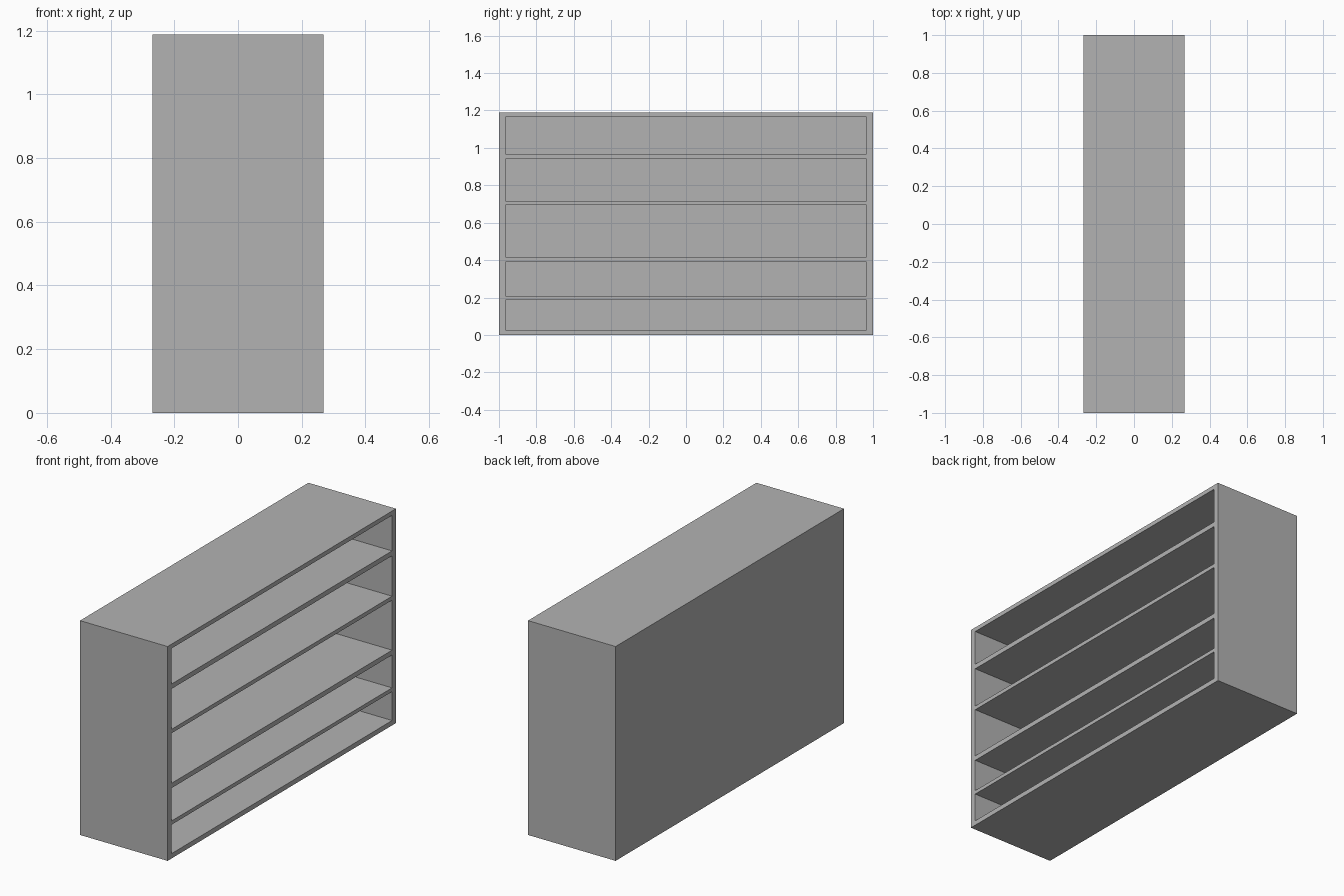
import bpy
from mathutils import Vector

if "Cube" in bpy.data.objects:
    bpy.data.objects.remove(bpy.data.objects["Cube"], do_unlink=True)

DEPTH, WIDTH, HEIGHT = 0.537, 2.0, 1.188
SIDE, BACK = 0.034, 0.025
# Bottom and top height of each open bay
BAYS = [(0.027, 0.187), (0.208, 0.39), (0.417, 0.694), (0.716, 0.94), (0.967, 1.164)]

grey = bpy.data.materials.new("plain grey")
grey.use_nodes = True
colour = (0.45, 0.45, 0.45, 1)
grey.diffuse_color = colour
grey.node_tree.nodes["Principled BSDF"].inputs["Base Color"].default_value = colour


def box(name, low, high):
    low, high = Vector(low), Vector(high)
    bpy.ops.mesh.primitive_cube_add(size=1, location=(low + high) / 2)
    obj = bpy.context.object
    obj.name = name
    obj.scale = high - low
    bpy.ops.object.transform_apply(location=True, rotation=False, scale=True)
    obj.data.materials.append(grey)
    return obj


# Cabinet body, closed at the back (-x)
x, y = DEPTH / 2, WIDTH / 2
cabinet = box("shelf_cabinet", (-x, -y, 0), (x, y, HEIGHT))

# Hollow out the bays, leaving the shelves, sides and back panel
for i, (bottom, top) in enumerate(BAYS):
    cutter = box(f"bay_cutter_{i}", (-x + BACK, -y + SIDE, bottom), (x + 0.1, y - SIDE, top))
    cutter.hide_render = True
    cut = cabinet.modifiers.new("bay", "BOOLEAN")
    cut.operation = "DIFFERENCE"
    cut.solver = "EXACT"
    cut.object = cutter
    bpy.context.view_layer.objects.active = cabinet
    bpy.ops.object.modifier_apply(modifier=cut.name)
    bpy.data.objects.remove(cutter, do_unlink=True)
